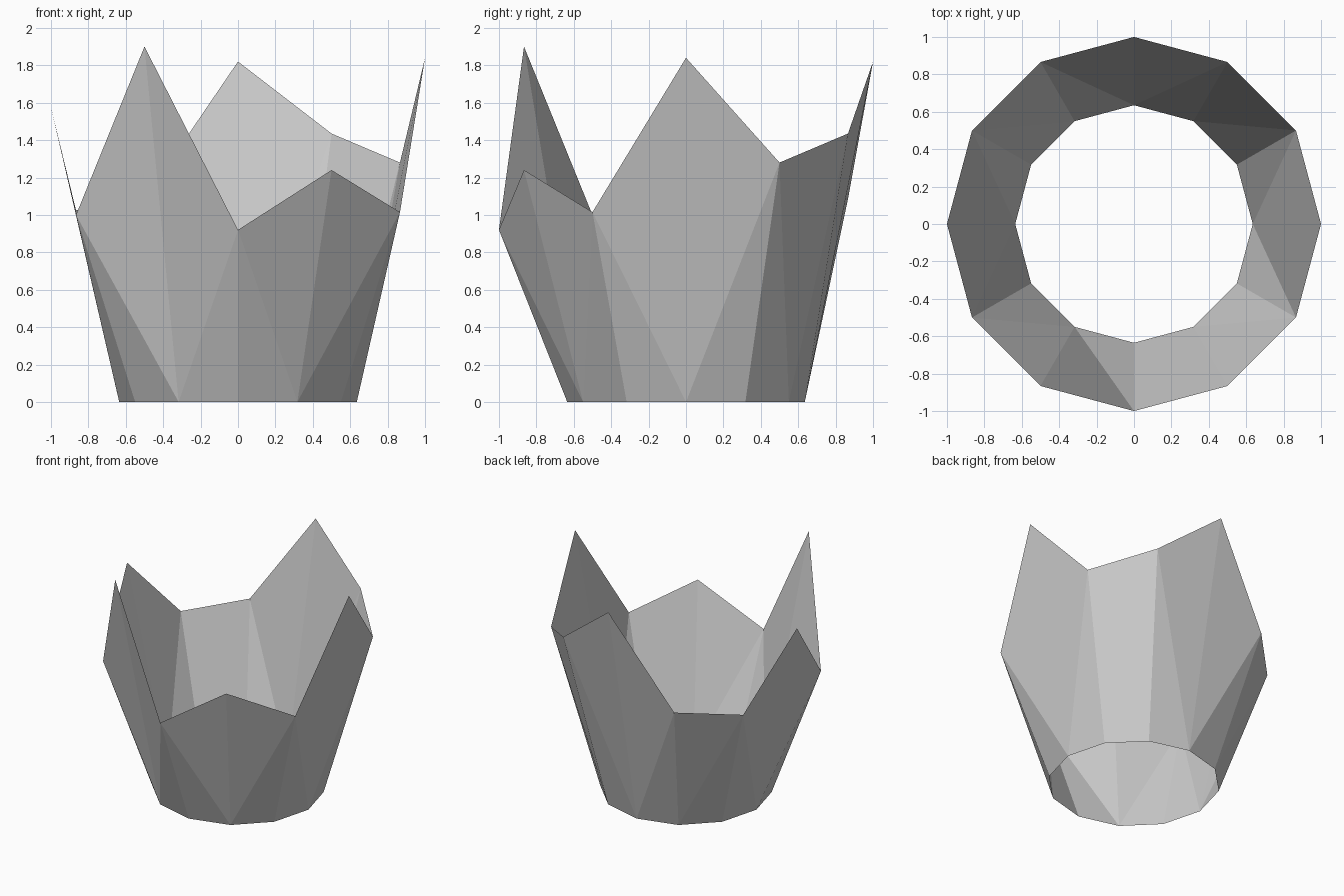
import bpy, bmesh
from math import cos, sin, radians

if "Cube" in bpy.data.objects:
    bpy.data.objects.remove(bpy.data.objects["Cube"])

# Jagged rim heights, counter-clockwise from +x in 30 degree steps
RIM = [1.84, 1.28, 1.435, 1.82, 1.085, 1.025, 1.575, 1.0, 1.90, 0.92, 1.24, 1.015]
BASE_RADIUS, RIM_RADIUS = 0.635, 1.0
N = len(RIM)


def ring(bm, radius, heights):
    step = radians(360 / N)
    return [bm.verts.new((radius * cos(i * step), radius * sin(i * step), z))
            for i, z in enumerate(heights)]


# Open flared shell: twelve panels, no floor and no thickness
bm = bmesh.new()
base = ring(bm, BASE_RADIUS, [0] * N)
rim = ring(bm, RIM_RADIUS, RIM)
for i in range(N):
    j = (i + 1) % N
    bm.faces.new((base[i], base[j], rim[j], rim[i]))

# Fold each slightly twisted panel along its shorter diagonal
bmesh.ops.triangulate(bm, faces=bm.faces[:], quad_method='SHORT_EDGE')

mesh = bpy.data.meshes.new("jagged_shell")
bm.to_mesh(mesh)
bm.free()
bpy.context.collection.objects.link(bpy.data.objects.new("jagged_shell", mesh))
